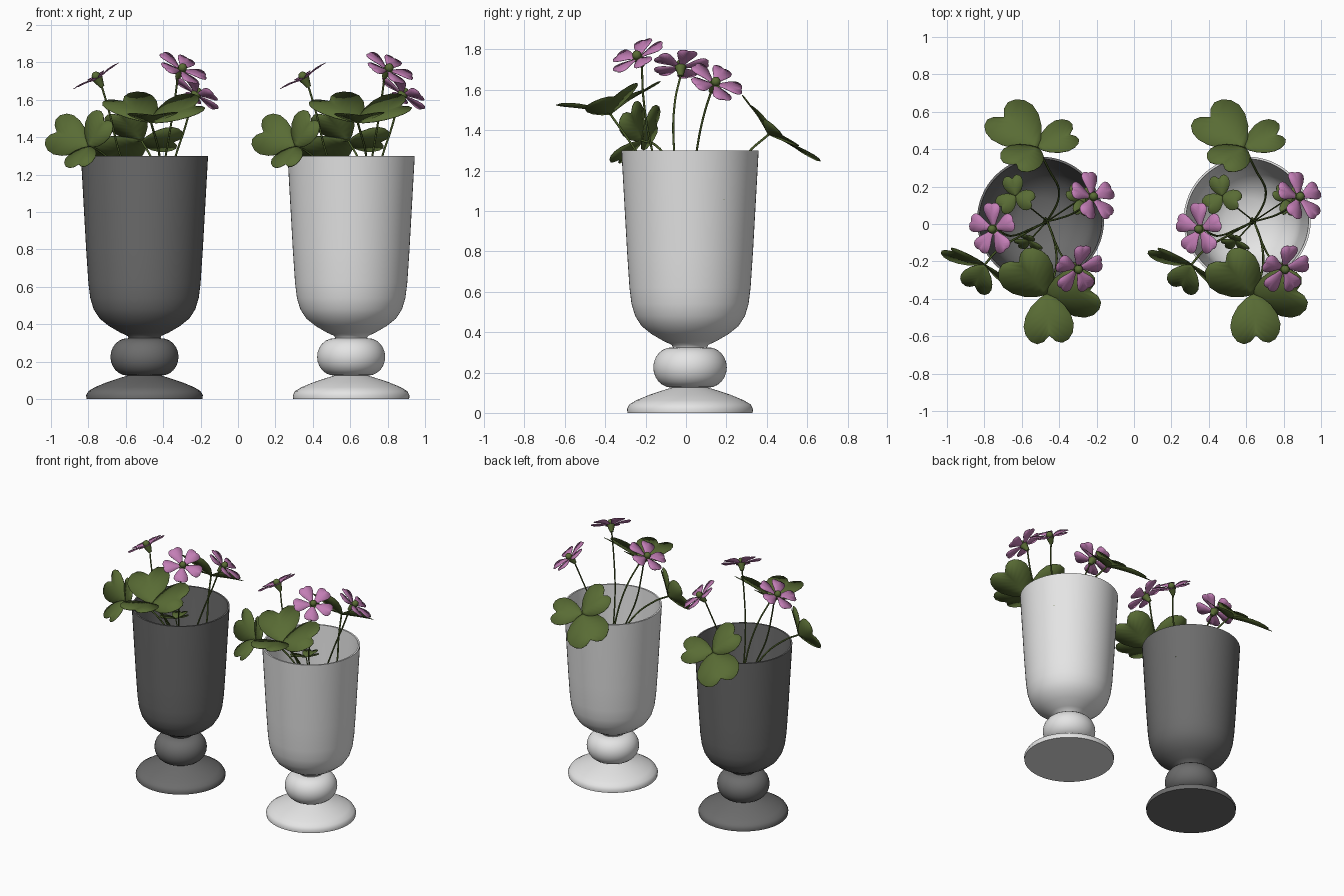
import bpy, bmesh, math
from mathutils import Vector as V

cube = bpy.data.objects.get("Cube")
if cube:
    bpy.data.objects.remove(cube)


def material(name, rgb):
    m = bpy.data.materials.new(name)
    m.use_nodes = True
    m.diffuse_color = (*rgb, 1)
    bsdf = m.node_tree.nodes["Principled BSDF"]
    bsdf.inputs["Base Color"].default_value = (*rgb, 1)
    bsdf.inputs["Roughness"].default_value = 0.6
    return m


WHITE = material("white ceramic", (0.78, 0.78, 0.78))
GREY = material("dark grey ceramic", (0.15, 0.15, 0.15))
LEAF = material("leaf green", (0.1, 0.15, 0.035))
STEM = material("stem green", (0.07, 0.11, 0.022))
PINK = material("petal pink", (0.55, 0.21, 0.47))

LEFT_X, RIGHT_X, CUP_Y = -0.5, 0.605, 0.02
plant = []


def finish(bm, name, mat, angle=40):
    mesh = bpy.data.meshes.new(name)
    bm.to_mesh(mesh)
    bm.free()
    mesh.materials.append(mat)
    ob = bpy.data.objects.new(name, mesh)
    bpy.context.collection.objects.link(ob)
    bpy.ops.object.select_all(action='DESELECT')
    ob.select_set(True)
    bpy.context.view_layer.objects.active = ob
    bpy.ops.object.shade_smooth_by_angle(angle=math.radians(angle))
    return ob


# Goblet: one turned profile from underside to inner bowl floor
def goblet(name, x, mat):
    foot = [(0, 0), (.31, 0), (.312, .02), (.3, .042), (.265, .063),
            (.2, .09), (.13, .113), (.09, .125)]
    knob = [(.09 + .092 * math.sin(a), .225 - .1 * math.cos(a))
            for a in [math.pi * i / 12 for i in range(1, 12)]]
    outer = [(.085, .325), (.09, .337), (.13, .355), (.19, .39), (.24, .43),
             (.272, .48), (.29, .54), (.3, .62), (.312, .8), (.34, 1.3)]
    inner = [(r - .012, z + (.02 if z < .5 else 0)) for r, z in reversed(outer[2:])]
    bm = bmesh.new()
    verts = [bm.verts.new((r, 0, z)) for r, z in foot + knob + outer + inner + [(0, .37)]]
    edges = [bm.edges.new(p) for p in zip(verts, verts[1:])]
    bmesh.ops.spin(bm, geom=verts + edges, cent=(0, 0, 0), axis=(0, 0, 1),
                   angle=math.tau, steps=64)
    bmesh.ops.remove_doubles(bm, verts=bm.verts, dist=.0005)
    bmesh.ops.recalc_face_normals(bm, faces=bm.faces)
    ob = finish(bm, name, mat, 50)
    ob.location = (x, CUP_Y, 0)


# Blade: half outline (side, along) mirrored about a midrib
HEART = [(.03, 0), (.16, .08), (.33, .24), (.45, .44), (.5, .64), (.47, .81),
         (.38, .94), (.25, 1), (.12, .96), (0, .84)]
PETAL = [(.08, 0), (.12, .12), (.2, .3), (.31, .5), (.38, .68), (.39, .82),
         (.33, .93), (.22, .99), (.1, 1), (0, .96)]


def blade(bm, outline, base, tip, normal, width=1.0, fold=.1, curl=0.0):
    along = tip - base
    length = along.length
    up = (normal - along * (normal.dot(along) / along.dot(along))).normalized()
    side = along.normalized().cross(up)
    end = outline[-1][1]

    def place(s, a):
        lift = fold * abs(s) + curl * a * (1 - a)
        return base + along * a + side * (s * length * width) + up * (lift * length)

    rib = [bm.verts.new(place(0, end * i / (len(outline) - 1))) for i in range(len(outline))]
    for sign in (1, -1):
        rim = [bm.verts.new(place(s * sign, a)) for s, a in outline[:-1]] + [rib[-1]]
        for i in range(len(outline) - 1):
            quad = [rib[i], rim[i], rim[i + 1], rib[i + 1]]
            quad = list(dict.fromkeys(quad))
            bm.faces.new(quad if sign > 0 else quad[::-1])


def add_thickness(ob):
    mod = ob.modifiers.new("thickness", 'SOLIDIFY')
    mod.thickness = .003
    plant.append(ob)


def trefoil(name, centre, tips, normal, width=1.0):
    bm = bmesh.new()
    for tip in tips:
        blade(bm, HEART, V(centre), V(tip), V(normal), width, .12, .12)
    bmesh.ops.recalc_face_normals(bm, faces=bm.faces)
    add_thickness(finish(bm, name, LEAF, 60))


def plane_axes(normal):
    n = V(normal).normalized()
    v = (V((0, 1, 0)) - n * n.y).normalized()
    return n, v.cross(n), v


def small_trefoil(name, centre, normal, radius, turn):
    n, u, v = plane_axes(normal)
    angles = [turn + math.tau * k / 3 for k in range(3)]
    tips = [V(centre) + (u * math.cos(a) + v * math.sin(a) + n * .2) * radius for a in angles]
    trefoil(name, centre, tips, normal)


# Stems all rise from one crown in the bottom of the bowl
def stem(name, points, radius=.006):
    curve = bpy.data.curves.new(name, 'CURVE')
    curve.dimensions = '3D'
    curve.bevel_depth = radius
    curve.bevel_resolution = 1
    curve.resolution_u = 8
    curve.use_fill_caps = True
    points = [(-.48, .02, .42), (-.465, .015, .8)] + points
    spline = curve.splines.new('BEZIER')
    spline.bezier_points.add(len(points) - 1)
    for p, co in zip(spline.bezier_points, points):
        p.co = co
        p.handle_left_type = p.handle_right_type = 'AUTO'
    curve.materials.append(STEM)
    ob = bpy.data.objects.new(name, curve)
    bpy.context.collection.objects.link(ob)
    plant.append(ob)


# Flower: five petals, a green eye and a green calyx below
def flower(name, centre, normal, path, radius=.14):
    n, u, v = plane_axes(normal)
    c = V(centre)
    bm = bmesh.new()
    for k in range(5):
        a = math.radians(90 + 72 * k)
        d = u * math.cos(a) + v * math.sin(a)
        blade(bm, PETAL, c + d * .012 - n * .008, c + d * radius + n * .008, n, 1.0, .04, .15)
    bmesh.ops.recalc_face_normals(bm, faces=bm.faces)
    add_thickness(finish(bm, name + "_petals", PINK, 60))

    rot = n.to_track_quat('Z', 'Y').to_matrix().to_4x4()
    bm = bmesh.new()
    bmesh.ops.create_cone(bm, cap_ends=True, segments=10, radius1=.012, radius2=.03, depth=.055)
    bmesh.ops.translate(bm, verts=bm.verts, vec=(0, 0, -.032))
    eye = bmesh.ops.create_uvsphere(bm, u_segments=10, v_segments=6, radius=.024)
    bmesh.ops.translate(bm, verts=eye["verts"], vec=(0, 0, .008))
    bmesh.ops.transform(bm, matrix=rot, verts=bm.verts)
    bmesh.ops.translate(bm, verts=bm.verts, vec=c)
    plant.append(finish(bm, name + "_calyx", LEAF))
    stem(name + "_stem", path + [tuple(c - n * .05)], .0055)


goblet("grey_goblet", LEFT_X, GREY)
goblet("white_goblet", RIGHT_X, WHITE)

flower("right_flower", (-.755, -.027, 1.72), (-.5, -.03, .87),
       [(-.56, -.03, 1.12), (-.635, -.06, 1.32), (-.69, -.055, 1.54)])
flower("back_flower", (-.22, .145, 1.635), (.55, .36, .75),
       [(-.4, .03, 1.08), (-.33, .055, 1.31), (-.275, .09, 1.48)])
flower("front_flower", (-.3, -.24, 1.765), (.42, -.42, .8),
       [(-.42, -.1, 1.08), (-.385, -.17, 1.31), (-.345, -.21, 1.55)])

# Three large leaves over the rim
trefoil("back_leaf", (-.515, .41, 1.38),
        [(-.73, .6, 1.27), (-.31, .49, 1.37), (-.65, .3, 1.54)], (-.1, .6, .8))
stem("back_leaf_stem", [(-.4, .17, 1.08), (-.46, .3, 1.28), (-.515, .41, 1.38)])
trefoil("front_leaf", (-.465, -.375, 1.48),
        [(-.645, -.17, 1.61), (-.45, -.64, 1.52), (-.19, -.35, 1.58)], (0, -.4, .9))
stem("front_leaf_stem", [(-.42, -.12, 1.08), (-.42, -.25, 1.3), (-.465, -.375, 1.48)])
trefoil("right_leaf", (-.8, -.22, 1.35),
        [(-1, -.13, 1.44), (-.7, -.28, 1.51), (-.86, -.35, 1.235)], (-.45, -.8, .35))
stem("right_leaf_stem", [(-.6, -.06, 1.18), (-.74, -.15, 1.325), (-.8, -.22, 1.35)])

# Young leaves inside the bowl
for name, centre, normal, radius, turn in (
        ("young_leaf_back", (-.633, .15, 1.12), (-.2, .1, .95), .11, 1.75),
        ("young_leaf_left", (-.29, .13, 1.08), (.4, .2, .9), .09, .4),
        ("young_leaf_front", (-.56, -.09, 1.04), (-.3, -.75, .5), .08, 1.2)):
    small_trefoil(name, centre, normal, radius, turn)
    mid = V((-.465, .015, .85)).lerp(V(centre), .55)
    stem(name + "_stem", [tuple(mid), centre], .004)

# Matching plant in the second goblet
for ob in list(plant):
    twin = ob.copy()
    twin.name = ob.name + "_white_goblet"
    twin.location.x += RIGHT_X - LEFT_X
    bpy.context.collection.objects.link(twin)
